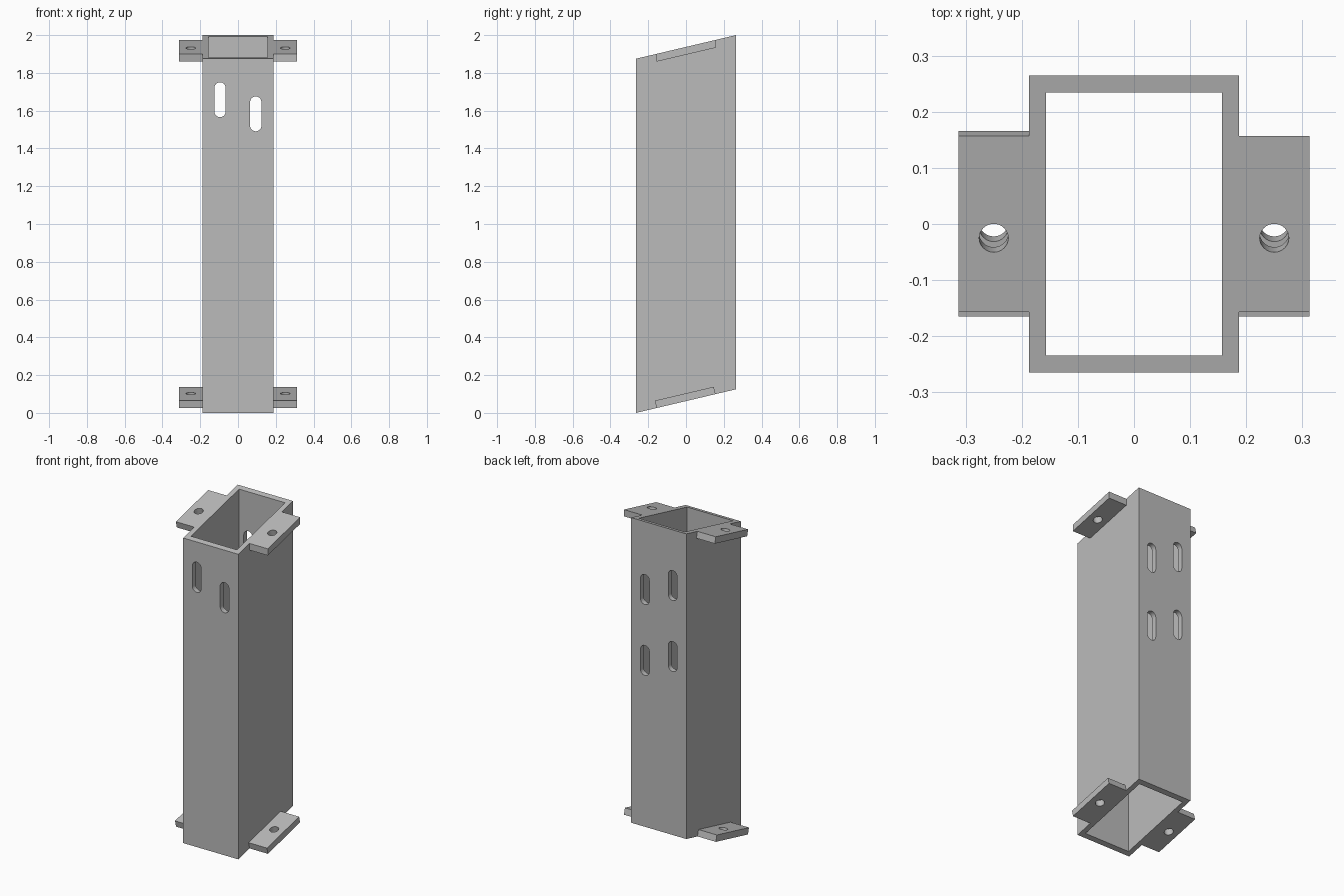
import bpy
import bmesh
import math
from mathutils import Matrix, Vector

if "Cube" in bpy.data.objects:
    bpy.data.objects.remove(bpy.data.objects["Cube"], do_unlink=True)

HALF_X, HALF_Y, WALL = 0.1875, 0.265, 0.031
SLOPE = 0.125 / (2 * HALF_Y)
TILT = math.atan(SLOPE)
THICK = 0.04

grey = bpy.data.materials.new("plain grey")
grey.use_nodes = True
grey.diffuse_color = (0.5, 0.5, 0.5, 1)
grey.node_tree.nodes["Principled BSDF"].inputs["Base Color"].default_value = (0.5, 0.5, 0.5, 1)


def finish(name, bm):
    bmesh.ops.recalc_face_normals(bm, faces=bm.faces)
    mesh = bpy.data.meshes.new(name)
    bm.to_mesh(mesh)
    bm.free()
    mesh.materials.append(grey)
    obj = bpy.data.objects.new(name, mesh)
    bpy.context.collection.objects.link(obj)
    return obj


def prism(name, profile, direction):
    """Extrude a closed outline along a direction."""
    bm = bmesh.new()
    face = bm.faces.new([bm.verts.new(p) for p in profile])
    ext = bmesh.ops.extrude_face_region(bm, geom=[face])
    moved = [v for v in ext["geom"] if isinstance(v, bmesh.types.BMVert)]
    bmesh.ops.translate(bm, verts=moved, vec=Vector(direction))
    return finish(name, bm)


def cut(target, cutter):
    mod = target.modifiers.new("cut", 'BOOLEAN')
    mod.operation = 'DIFFERENCE'
    mod.solver = 'EXACT'
    mod.object = cutter
    bpy.context.view_layer.objects.active = target
    bpy.ops.object.modifier_apply(modifier=mod.name)
    bpy.data.objects.remove(cutter, do_unlink=True)


def plane_z(y, base):
    return base + SLOPE * (y + HALF_Y)


def slot(x, z, y):
    """Rounded upright slot cutter through one wall."""
    r, straight = 0.03, 0.0625
    pts = []
    for i in range(26):
        half = i // 13
        a = math.pi * (half + (i % 13) / 12)
        pts.append((x + r * math.cos(a), y - 0.05,
                    z + r * math.sin(a) + (straight if half == 0 else -straight)))
    return prism("slot_cutter", pts, (0, 0.1, 0))


# Hollow rectangular tube with parallel sloping ends
top = 1.875
tube = prism("tube", [(-HALF_X, -HALF_Y, 0), (-HALF_X, HALF_Y, plane_z(HALF_Y, 0)),
                      (-HALF_X, HALF_Y, 2), (-HALF_X, -HALF_Y, top)], (2 * HALF_X, 0, 0))
ix, iy = HALF_X - WALL, HALF_Y - WALL
cut(tube, prism("bore_cutter", [(-ix, -iy, -1), (ix, -iy, -1), (ix, iy, -1), (-ix, iy, -1)],
                (0, 0, 4)))

# Slots: one pair in front, two pairs at the back
for x, z in ((-0.095, 1.658), (0.094, 1.583)):
    for y, drop in ((-HALF_Y, 0), (HALF_Y, 0), (HALF_Y, 0.436)):
        cut(tube, slot(x, z - drop, y))


# Sloping side flanges, each with a round hole square to its face
def flange(name, side, base, front, back, lean_front, lean_back, hole_y):
    drop = THICK / math.cos(TILT)
    f2, b2 = front + lean_front, back + lean_back
    x0 = side * HALF_X
    obj = prism(name, [(x0, front, plane_z(front, base)), (x0, back, plane_z(back, base)),
                       (x0, b2, plane_z(b2, base) - drop), (x0, f2, plane_z(f2, base) - drop)],
                (side * 0.125, 0, 0))
    bm = bmesh.new()
    bmesh.ops.create_cone(bm, cap_ends=True, segments=32, radius1=0.026, radius2=0.026,
                          depth=0.2,
                          matrix=Matrix.Translation((side * 0.25, hole_y, plane_z(hole_y, base)))
                          @ Matrix.Rotation(TILT, 4, 'X'))
    cut(obj, finish("hole_cutter", bm))


LEAN = THICK * math.sin(TILT)
low = THICK / math.cos(TILT)
flange("top_left_flange", 1, top, -0.157, 0.157, 0, 0, -0.025)
flange("top_right_flange", -1, top, -0.157, 0.157, LEAN, LEAN, -0.025)
for side, label in ((1, "left"), (-1, "right")):
    flange("bottom_" + label + "_flange", side, low, -0.165, 0.147, LEAN, LEAN, -0.006)

# Keep edges crisp while the hole and slot walls stay smooth
bpy.ops.object.select_all(action='DESELECT')
for obj in bpy.context.collection.objects:
    if obj.type == 'MESH' and (obj.name == "tube" or obj.name.endswith("flange")):
        obj.select_set(True)
        bpy.context.view_layer.objects.active = obj
bpy.ops.object.shade_smooth_by_angle(angle=math.radians(30))
